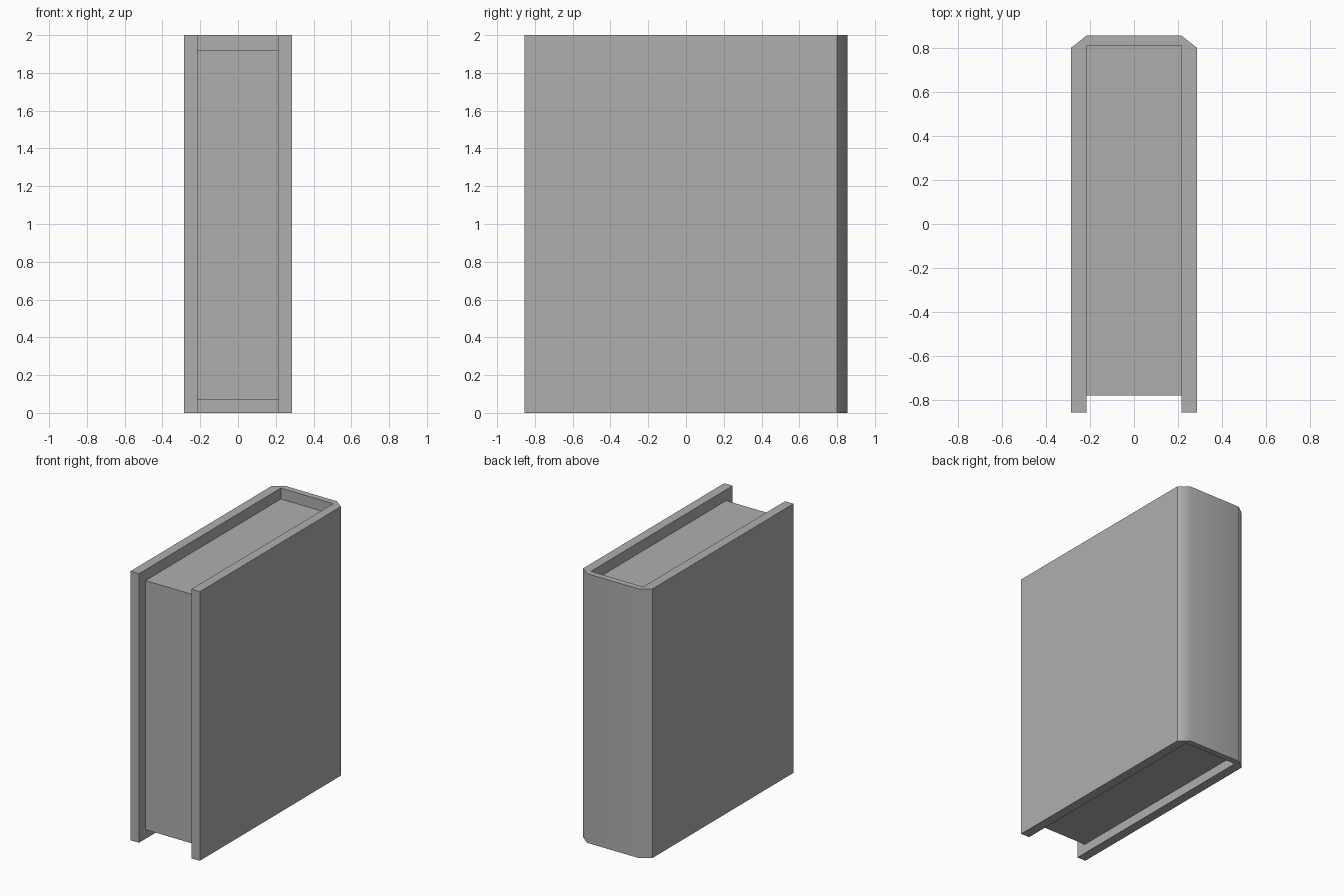
import bpy
import bmesh
from math import radians

cube = bpy.data.objects.get("Cube")
if cube:
    bpy.data.objects.remove(cube, do_unlink=True)

GREY = (0.428, 0.428, 0.428, 1.0)
grey = bpy.data.materials.new("plain_grey")
grey.use_nodes = True
grey.diffuse_color = GREY
grey.node_tree.nodes["Principled BSDF"].inputs["Base Color"].default_value = GREY

HALF_WIDTH, HALF_DEPTH, HEIGHT = 0.285, 0.855, 2.0
INNER, SPINE_INNER, BEVEL_START = 0.215, 0.81, 0.80


def extrude_profile(name, points, bottom, top):
    """Raise a closed xy outline into a solid part."""
    bm = bmesh.new()
    face = bm.faces.new([bm.verts.new((x, y, bottom)) for x, y in points])
    raised = bmesh.ops.extrude_face_region(bm, geom=[face])["geom"]
    verts = [v for v in raised if isinstance(v, bmesh.types.BMVert)]
    bmesh.ops.translate(bm, verts=verts, vec=(0, 0, top - bottom))
    # The extrusion leaves the starting face only if it is needed as the base
    bmesh.ops.recalc_face_normals(bm, faces=bm.faces)
    mesh = bpy.data.meshes.new(name)
    bm.to_mesh(mesh)
    bm.free()
    mesh.materials.append(grey)
    obj = bpy.data.objects.new(name, mesh)
    bpy.context.collection.objects.link(obj)
    return obj


# Cover: two boards joined by a spine with bevelled corners
half = [(INNER, SPINE_INNER), (INNER, -HALF_DEPTH), (HALF_WIDTH, -HALF_DEPTH),
        (HALF_WIDTH, BEVEL_START), (INNER, HALF_DEPTH)]
cover = extrude_profile("cover", half + [(-x, y) for x, y in reversed(half)], 0, HEIGHT)

# Page block, set in from the cover edges
extrude_profile("page_block", [(-INNER, -0.778), (INNER, -0.778),
                               (INNER, SPINE_INNER), (-INNER, SPINE_INNER)], 0.068, 1.919)

# Spine shades smoothly, board edges stay sharp
bpy.ops.object.select_all(action="DESELECT")
cover.select_set(True)
bpy.context.view_layer.objects.active = cover
bpy.ops.object.shade_smooth_by_angle(angle=radians(45))
weighted = cover.modifiers.new("flat_spine_shading", "WEIGHTED_NORMAL")
weighted.keep_sharp = True
